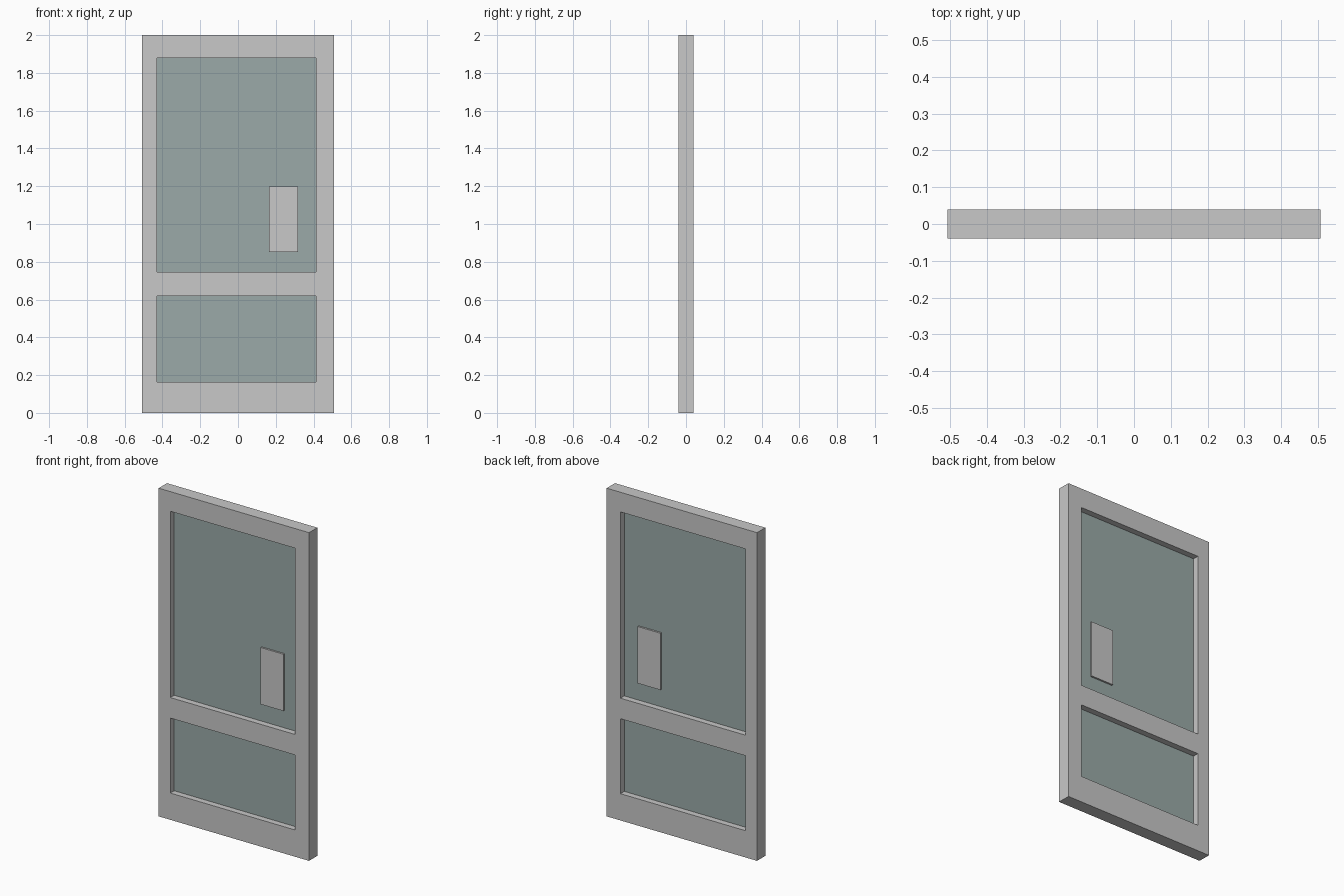
import bpy
import bmesh

cube = bpy.data.objects.get("Cube")
if cube:
    bpy.data.objects.remove(cube, do_unlink=True)


def make_material(name, rgb):
    mat = bpy.data.materials.new(name)
    mat.use_nodes = True
    color = (*rgb, 1.0)
    mat.diffuse_color = color
    mat.node_tree.nodes["Principled BSDF"].inputs["Base Color"].default_value = color
    return mat


def finish(name, bm, mat):
    bmesh.ops.recalc_face_normals(bm, faces=bm.faces)
    mesh = bpy.data.meshes.new(name)
    bm.to_mesh(mesh)
    bm.free()
    mesh.materials.append(mat)
    obj = bpy.data.objects.new(name, mesh)
    bpy.context.scene.collection.objects.link(obj)
    return obj


def box(name, x0, x1, y0, y1, z0, z1, mat):
    bm = bmesh.new()
    bmesh.ops.create_cube(bm, size=1)
    for v in bm.verts:
        v.co.x = x1 if v.co.x > 0 else x0
        v.co.y = y1 if v.co.y > 0 else y0
        v.co.z = z1 if v.co.z > 0 else z0
    return finish(name, bm, mat)


grey = make_material("light grey", (0.578, 0.578, 0.578))
glass = make_material("grey green glass", (0.328, 0.402, 0.392))

HALF_DEPTH = 0.04
xs = [-0.507, -0.428, 0.414, 0.507]
zs = [0, 0.163, 0.62, 0.745, 1.88, 2]

# Door frame: a grid with two open cells, extruded to full depth
bm = bmesh.new()
grid = [[bm.verts.new((x, -HALF_DEPTH, z)) for x in xs] for z in zs]
for row in range(len(zs) - 1):
    for col in range(len(xs) - 1):
        if col == 1 and row in (1, 3):
            continue
        bm.faces.new((grid[row][col], grid[row][col + 1],
                      grid[row + 1][col + 1], grid[row + 1][col]))
extruded = bmesh.ops.extrude_face_region(bm, geom=bm.faces[:], use_keep_orig=True)
moved = [g for g in extruded["geom"] if isinstance(g, bmesh.types.BMVert)]
bmesh.ops.translate(bm, verts=moved, vec=(0, 2 * HALF_DEPTH, 0))
bmesh.ops.dissolve_limit(bm, angle_limit=0.01, verts=bm.verts[:], edges=bm.edges[:])
finish("door_frame", bm, grey)

# Glass panes, recessed at mid depth
for name, row in (("lower_pane", 1), ("upper_pane", 3)):
    box(name, xs[1], xs[2], -0.003, 0.003, zs[row], zs[row + 1], glass)

# Push plates on both sides of the upper pane
for name, side in (("front_push_plate", -1), ("back_push_plate", 1)):
    y0, y1 = sorted((side * 0.003, side * 0.014))
    box(name, 0.163, 0.317, y0, y1, 0.852, 1.198, grey)
